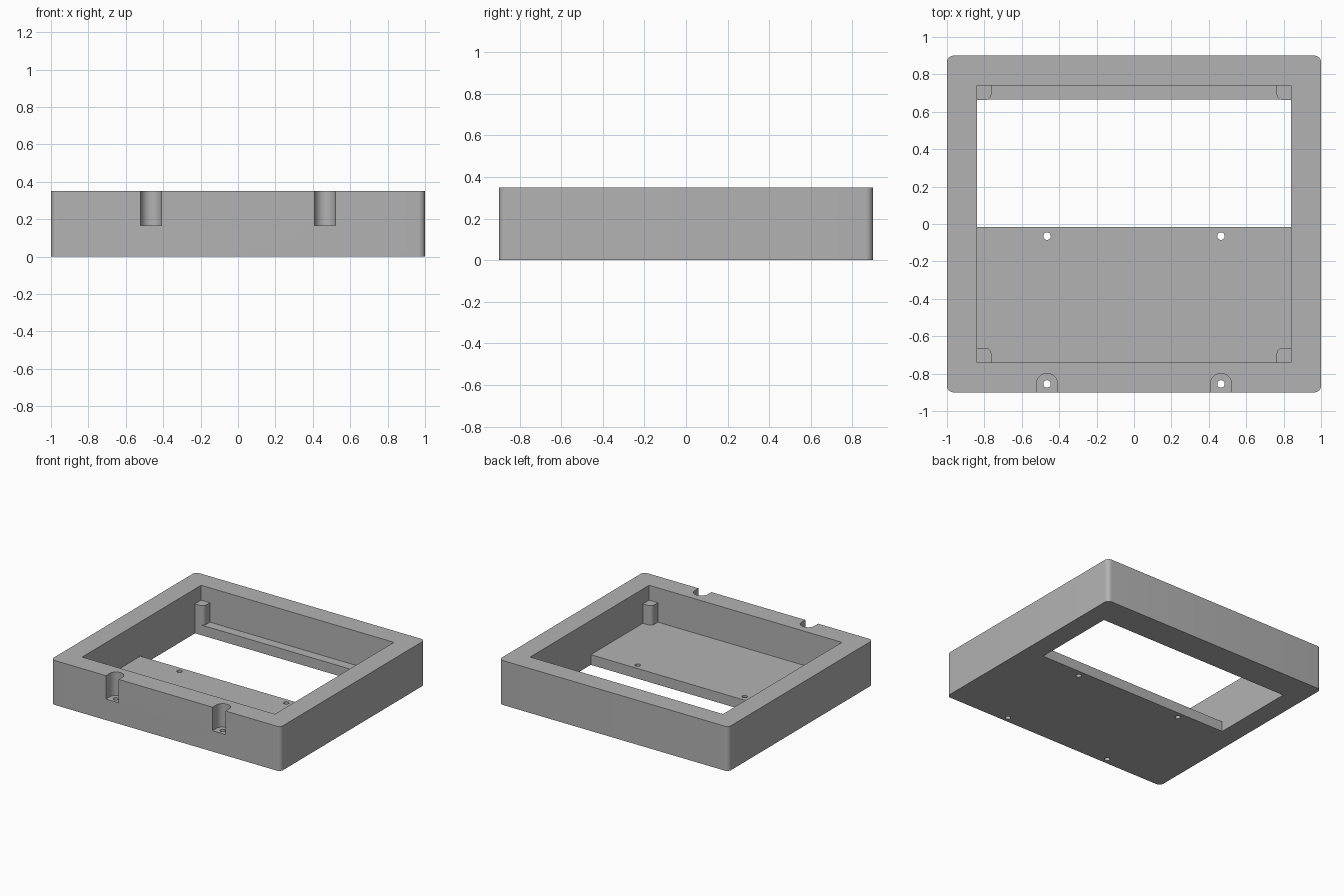
import bpy, bmesh, math
from mathutils import Matrix, Vector

cube = bpy.data.objects.get("Cube")
if cube:
    bpy.data.objects.remove(cube, do_unlink=True)

HEIGHT, FLOOR, POST_TOP, NOTCH_Z = 0.35, 0.08, 0.233, 0.165
IN_X, IN_Y = 0.84, 0.74
WINDOW_FRONT, WINDOW_BACK = -0.015, 0.665
HOLE_X, FRONT_HOLE_Y, INNER_HOLE_Y = 0.465, -0.855, -0.065

grey = bpy.data.materials.new("plain_grey")
grey.use_nodes = True
colour = (0.45, 0.45, 0.45, 1)
grey.diffuse_color = colour
grey.node_tree.nodes["Principled BSDF"].inputs["Base Color"].default_value = colour


def arc(cx, cy, r, start, end, steps=8):
    """Points on an arc, angles in degrees."""
    angles = [math.radians(start + (end - start) * i / steps) for i in range(steps + 1)]
    return [(cx + r * math.cos(a), cy + r * math.sin(a)) for a in angles]


def extrude(name, points, low, high, along_x=False):
    """Prism from a closed outline, along z, or along x for a (y, z) outline."""
    bm = bmesh.new()
    place = (lambda a, b: (low, a, b)) if along_x else (lambda a, b: (a, b, low))
    face = bm.faces.new([bm.verts.new(place(*p)) for p in points])
    top = bmesh.ops.extrude_face_region(bm, geom=[face])["geom"]
    shift = Vector((high - low, 0, 0)) if along_x else Vector((0, 0, high - low))
    bmesh.ops.translate(bm, vec=shift, verts=[v for v in top if isinstance(v, bmesh.types.BMVert)])
    bmesh.ops.recalc_face_normals(bm, faces=bm.faces)
    mesh = bpy.data.meshes.new(name)
    bm.to_mesh(mesh)
    bm.free()
    mesh.materials.append(grey)
    obj = bpy.data.objects.new(name, mesh)
    bpy.context.collection.objects.link(obj)
    return obj


def smooth(obj):
    bpy.ops.object.select_all(action="DESELECT")
    obj.select_set(True)
    bpy.context.view_layer.objects.active = obj
    bpy.ops.object.shade_smooth_by_angle(angle=math.radians(30))


# Outer block with rounded upright corners
r = 0.035
outline = []
for sx, sy, start in ((1, 1, 0), (-1, 1, 90), (-1, -1, 180), (1, -1, 270)):
    outline += arc(sx * (1 - r), sy * (0.9 - r), r, start, start + 90)
tray = extrude("tray_body", outline, 0, HEIGHT)

# Cavity and floor window, cut with one stepped side profile
profile = [(-IN_Y, FLOOR), (WINDOW_FRONT, FLOOR), (WINDOW_FRONT, -0.1), (WINDOW_BACK, -0.1),
           (WINDOW_BACK, FLOOR), (IN_Y, FLOOR), (IN_Y, 0.5), (-IN_Y, 0.5)]
cutters = [extrude("cavity_cutter", profile, -IN_X, IN_X, along_x=True)]

# Screw notches in the front wall and the four screw holes
for side, x in (("left", HOLE_X), ("right", -HOLE_X)):
    notch = arc(x, FRONT_HOLE_Y, 0.056, 0, 180, 24) + [(x - 0.056, -1), (x + 0.056, -1)]
    cutters.append(extrude(side + "_notch_cutter", notch, NOTCH_Z, 0.5))
    for place, y in (("front", FRONT_HOLE_Y), ("inner", INNER_HOLE_Y)):
        ring = arc(x, y, 0.02, 0, 360, 24)[:-1]
        cutters.append(extrude(f"{side}_{place}_hole_cutter", ring, -0.1, 0.25))

for cutter in cutters:
    cutter.hide_render = True
    cutter.hide_set(True)
    cut = tray.modifiers.new(cutter.name, "BOOLEAN")
    cut.operation, cut.solver, cut.object = "DIFFERENCE", "EXACT", cutter

# Bake the cuts, then drop the cutters
bpy.context.view_layer.update()
baked = bpy.data.meshes.new_from_object(tray.evaluated_get(bpy.context.evaluated_depsgraph_get()))
tray.modifiers.clear()
tray.data = baked
for cutter in cutters:
    bpy.data.objects.remove(cutter, do_unlink=True)
smooth(tray)

# Support posts in the cavity corners, rounded on the inward edge
size, pr = 0.077, 0.03
for sx, sx_name in ((1, "left"), (-1, "right")):
    for sy, sy_name in ((1, "back"), (-1, "front")):
        inner = arc(IN_X - size + pr, IN_Y - size + pr, pr, 180, 270)
        shape = inner + [(IN_X, IN_Y - size), (IN_X, IN_Y), (IN_X - size, IN_Y)]
        post = extrude(f"{sy_name}_{sx_name}_post", [(sx * x, sy * y) for x, y in shape], FLOOR, POST_TOP)
        smooth(post)
